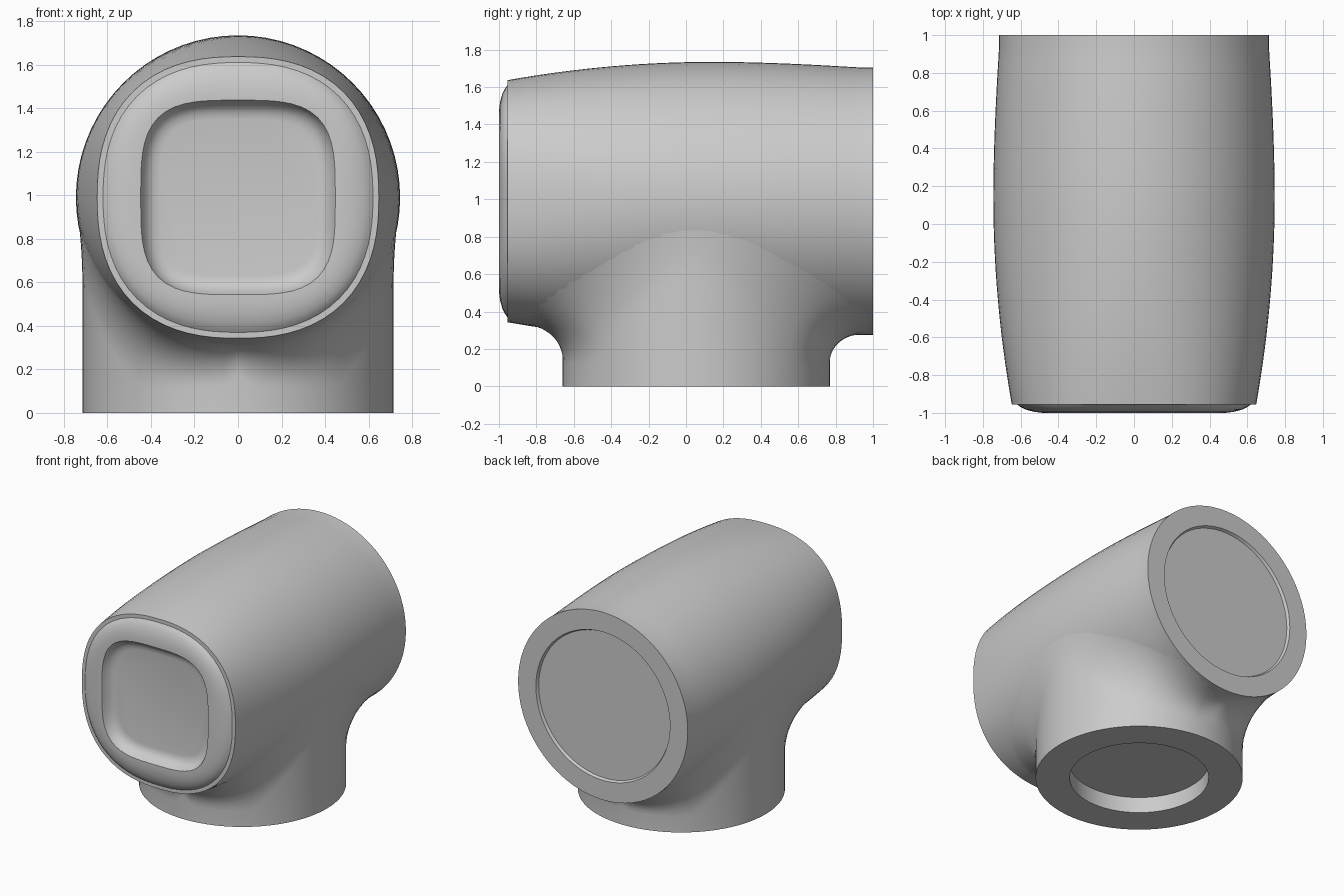
import bpy, bmesh, math
from mathutils import Vector

if "Cube" in bpy.data.objects:
    bpy.data.objects.remove(bpy.data.objects["Cube"])

SEG = 72
CZ = 0.99                      # height of the barrel axis
STEM_Y, STEM_R = 0.055, 0.715  # vertical neck


def barrel_radius(y):
    if y < 0.15:
        return 0.745 - 0.098 * ((0.15 - y) / 1.105) ** 2
    return 0.745 - 0.030 * min(1, (y - 0.15) / 0.77) ** 1.7


def squareness(y):
    t = min(1, max(0, (0.1 - y) / 1.055))
    return 2 + 0.4 * t * t


def polar(r, n, a):
    c, s = abs(math.cos(a)), abs(math.sin(a))
    return r / (c ** n + s ** n) ** (1 / n)


def barrel_ring(y, r, n):
    pts = []
    for i in range(SEG):
        a = math.tau * i / SEG
        q = polar(r, n, a)
        pts.append(Vector((q * math.cos(a), y, CZ + q * math.sin(a))))
    return pts


def stem_ring(z, r):
    return [Vector((r * math.cos(math.tau * i / SEG),
                    STEM_Y + r * math.sin(math.tau * i / SEG), z)) for i in range(SEG)]


def loft(name, rings, cap_start=True, cap_end=True):
    bm = bmesh.new()
    rows = [[bm.verts.new(p) for p in ring] for ring in rings]
    for a, b in zip(rows, rows[1:]):
        for i in range(SEG):
            j = (i + 1) % SEG
            bm.faces.new((a[i], a[j], b[j], b[i]))
    if cap_start:
        bm.faces.new(rows[0])
    if cap_end:
        bm.faces.new(rows[-1])
    bmesh.ops.recalc_face_normals(bm, faces=bm.faces)
    mesh = bpy.data.meshes.new(name)
    bm.to_mesh(mesh)
    bm.free()
    obj = bpy.data.objects.new(name, mesh)
    bpy.context.collection.objects.link(obj)
    bpy.ops.object.select_all(action='DESELECT')
    obj.select_set(True)
    bpy.context.view_layer.objects.active = obj
    bpy.ops.object.shade_smooth_by_angle(angle=math.radians(32))
    return obj


# Barrel: recessed front pad, rounded lip, bulging shell, shallow back recess
front = [(-0.925, 0.36, 4.0), (-0.93, 0.39, 3.9), (-0.95, 0.42, 3.8), (-0.985, 0.438, 3.7),
         (-1.0, 0.447, 3.5), (-1.0, 0.485, 3.2), (-0.994, 0.53, 2.9), (-0.982, 0.575, 2.65),
         (-0.968, 0.602, 2.5), (-0.955, 0.62, 2.4)]
shell = []
for i in range(29):
    y = -0.955 + 1.955 * i / 28
    shell.append((y, barrel_radius(y), squareness(y)))
back = [(1.0, 0.565, 2), (0.98, 0.555, 2)]
loft("barrel_body", [barrel_ring(*p) for p in front + shell + back])

# Neck: socket in the base, straight wall, flare blending into the barrel
STEPS = 10
flare = [[] for _ in range(STEPS + 1)]
for base in stem_ring(0, STEM_R):
    x, y = base.x, base.y
    r, n = barrel_radius(y), squareness(y)
    corner = Vector((x, y, CZ - (r ** n - abs(x) ** n) ** (1 / n)))
    out = Vector((x, y - STEM_Y, 0)).normalized()
    nrm = Vector((x, 0, corner.z - CZ)).normalized()
    along = (out - nrm * out.dot(nrm)).normalized()
    side = abs(out.x)
    reach = 0.125 + 0.15 * math.sin(math.pi * min(1, side)) + 0.06 * side
    end = corner + along * reach
    a = math.atan2(end.z - CZ, end.x)
    q = polar(barrel_radius(end.y), squareness(end.y), a) - 0.001
    end = Vector((q * math.cos(a), end.y, CZ + q * math.sin(a)))
    start = corner - Vector((0, 0, min(reach, corner.z - 0.12)))
    for k in range(STEPS + 1):
        t = k / STEPS
        # cubic with handles near the corner gives a circular-looking fillet
        h1, h2 = start.lerp(corner, 0.6), end.lerp(corner, 0.6)
        p = (start * (1 - t) ** 3 + h1 * 3 * t * (1 - t) ** 2
             + h2 * 3 * t * t * (1 - t) + end * t ** 3)
        flare[k].append(p)
loft("neck", [stem_ring(0.12, 0.48), stem_ring(0, 0.48), stem_ring(0, STEM_R)] + flare,
     cap_end=False)
